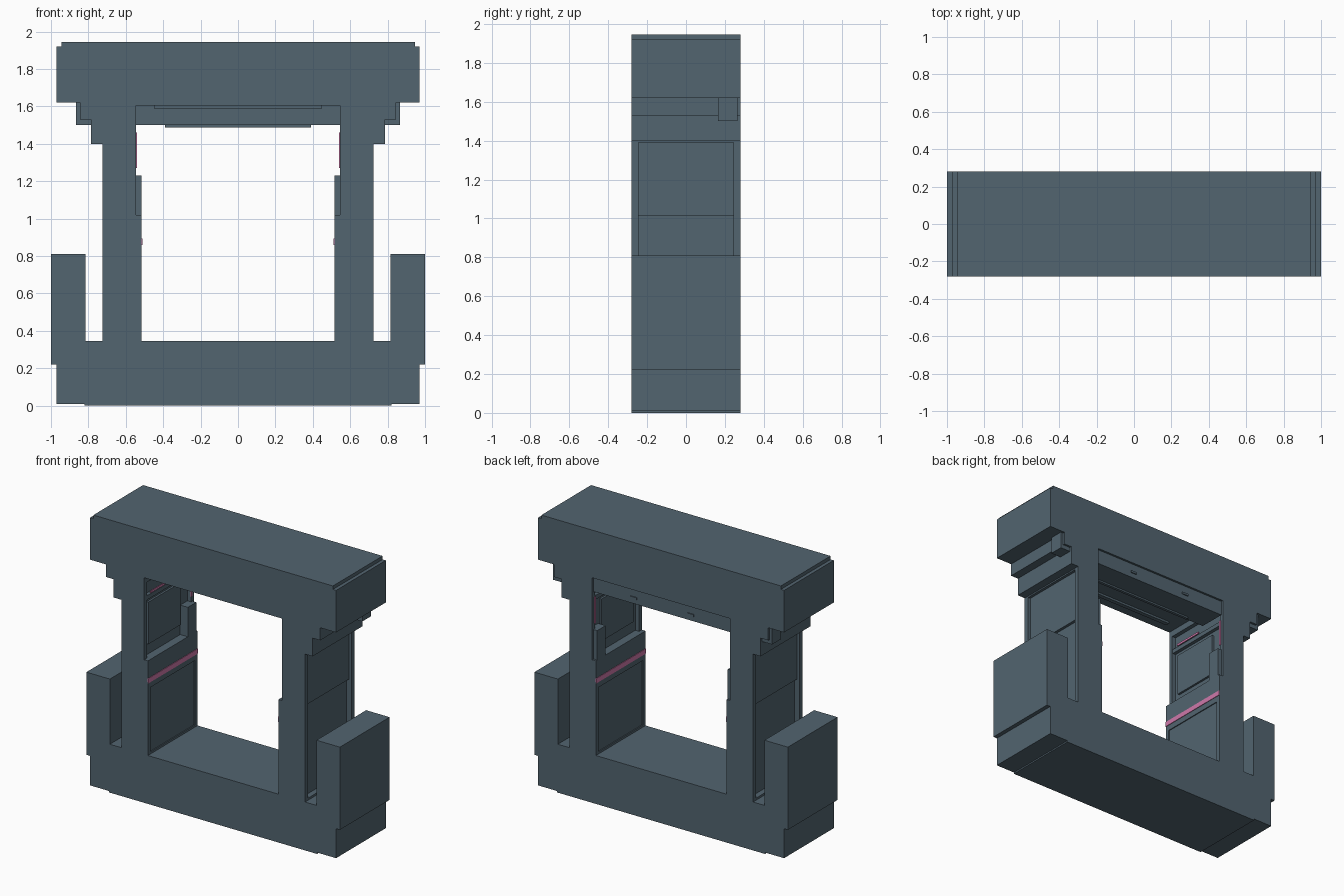
import bpy
import bmesh

if "Cube" in bpy.data.objects:
    bpy.data.objects.remove(bpy.data.objects["Cube"])

DEPTH = 0.28


def material(name, rgb):
    mat = bpy.data.materials.new(name)
    mat.use_nodes = True
    mat.diffuse_color = (*rgb, 1)
    bsdf = next(n for n in mat.node_tree.nodes if n.type == "BSDF_PRINCIPLED")
    bsdf.inputs["Base Color"].default_value = (*rgb, 1)
    bsdf.inputs["Roughness"].default_value = 0.7
    return mat


slate = material("slate blue", (0.085, 0.128, 0.16))
pink = material("pink", (0.62, 0.19, 0.40))


def prism(name, half, mat=slate, depth=DEPTH):
    """Mirror a half outline (x, z) and extrude it along y."""
    outline = half + [(-x, z) for x, z in reversed(half)]
    bm = bmesh.new()
    face = bm.faces.new([bm.verts.new((x, -depth, z)) for x, z in outline])
    new = bmesh.ops.extrude_face_region(bm, geom=[face])["geom"]
    moved = [v for v in new if isinstance(v, bmesh.types.BMVert)]
    bmesh.ops.translate(bm, verts=moved, vec=(0, 2 * depth, 0))
    bmesh.ops.recalc_face_normals(bm, faces=bm.faces)
    return finish(name, bm, mat)


def finish(name, bm, mat):
    mesh = bpy.data.meshes.new(name)
    bm.to_mesh(mesh)
    bm.free()
    mesh.materials.append(mat)
    obj = bpy.data.objects.new(name, mesh)
    bpy.context.collection.objects.link(obj)
    return obj


def box(name, xs, ys, zs, mat=slate):
    bm = bmesh.new()
    bmesh.ops.create_cube(bm, size=1)
    for v in bm.verts:
        v.co = [lo + (c + 0.5) * (hi - lo) for c, (lo, hi) in zip(v.co, (xs, ys, zs))]
    return finish(name, bm, mat)


def pair(name, xs, ys, zs, mat=slate):
    """Matching boxes on the left (+x) and right (-x)."""
    return [box("left_" + name, xs, ys, zs, mat),
            box("right_" + name, (-xs[1], -xs[0]), ys, zs, mat)]


def cut(target, cutters):
    bpy.context.view_layer.objects.active = target
    for cutter in cutters:
        cutter.hide_render = True
        mod = target.modifiers.new("cut", "BOOLEAN")
        mod.operation = "DIFFERENCE"
        mod.solver = "EXACT"
        mod.object = cutter
        bpy.ops.object.modifier_apply(modifier=mod.name)
        bpy.data.objects.remove(cutter)


# Gate frame: base, side towers, columns, stepped brackets and lintel
frame = prism("gate_frame", [
    (0.82, 0), (0.82, 0.01), (0.97, 0.01), (0.97, 0.22), (1, 0.22), (1, 0.81),
    (0.815, 0.81), (0.815, 0.345), (0.725, 0.345), (0.725, 1.4), (0.785, 1.4),
    (0.785, 1.53), (0.845, 1.53), (0.845, 1.62), (0.97, 1.62), (0.97, 1.92),
    (0.945, 1.92), (0.945, 1.945)])

# Doorway opening, wider above the ledge
opening = prism("opening_cutter", [
    (0.515, 0.345), (0.515, 1.02), (0.545, 1.02), (0.545, 1.605)], depth=0.4)
cut(frame, [opening])

# Recesses on the outer and inner faces of the columns
cut(frame, pair("outer_recess", (0.685, 0.75), (-0.245, 0.245), (0.36, 1.39)))
cut(frame, pair("inner_recess", (0.5, 0.575), (-0.25, 0.25), (1.02, 1.56)))
cut(frame, pair("lower_recess", (0.5, 0.522), (-0.25, 0.25), (0.36, 0.82)))

# Column panels
pair("outer_panel", (0.68, 0.705), (-0.245, 0.245), (1.016, 1.39))
pair("inner_panel", (0.56, 0.585), (-0.21, 0.15), (1.1, 1.4))
pair("inner_upper_rail", (0.55, 0.585), (-0.25, 0.25), (1.43, 1.46))

# Ledge block near the back and bracket block
pair("ledge_block", (0.515, 0.58), (0.17, 0.265), (1.01, 1.23))
pair("bracket_block", (0.77, 0.865), (0.165, 0.265), (1.5, 1.63))

# Pink trim on the inner walls
pair("pink_band", (0.511, 0.518), (-DEPTH, DEPTH), (0.86, 0.895), pink)
pair("pink_rail_strip", (0.547, 0.553), (-0.2, 0.02), (1.465, 1.48), pink)
pair("pink_upright_strip", (0.54, 0.547), (0.245, 0.26), (1.27, 1.46), pink)

# Ceiling housing at the back with a small ridge, rail and vents
box("ceiling_housing", (-0.545, 0.545), (0.07, 0.265), (1.5, 1.61))
box("ceiling_ridge", (-0.39, 0.39), (0.08, 0.1), (1.488, 1.505))
box("ceiling_rail", (-0.45, 0.45), (-0.2, -0.17), (1.59, 1.61))
pair("ceiling_vent", (0.2, 0.25), (0.258, 0.272), (1.535, 1.55))
